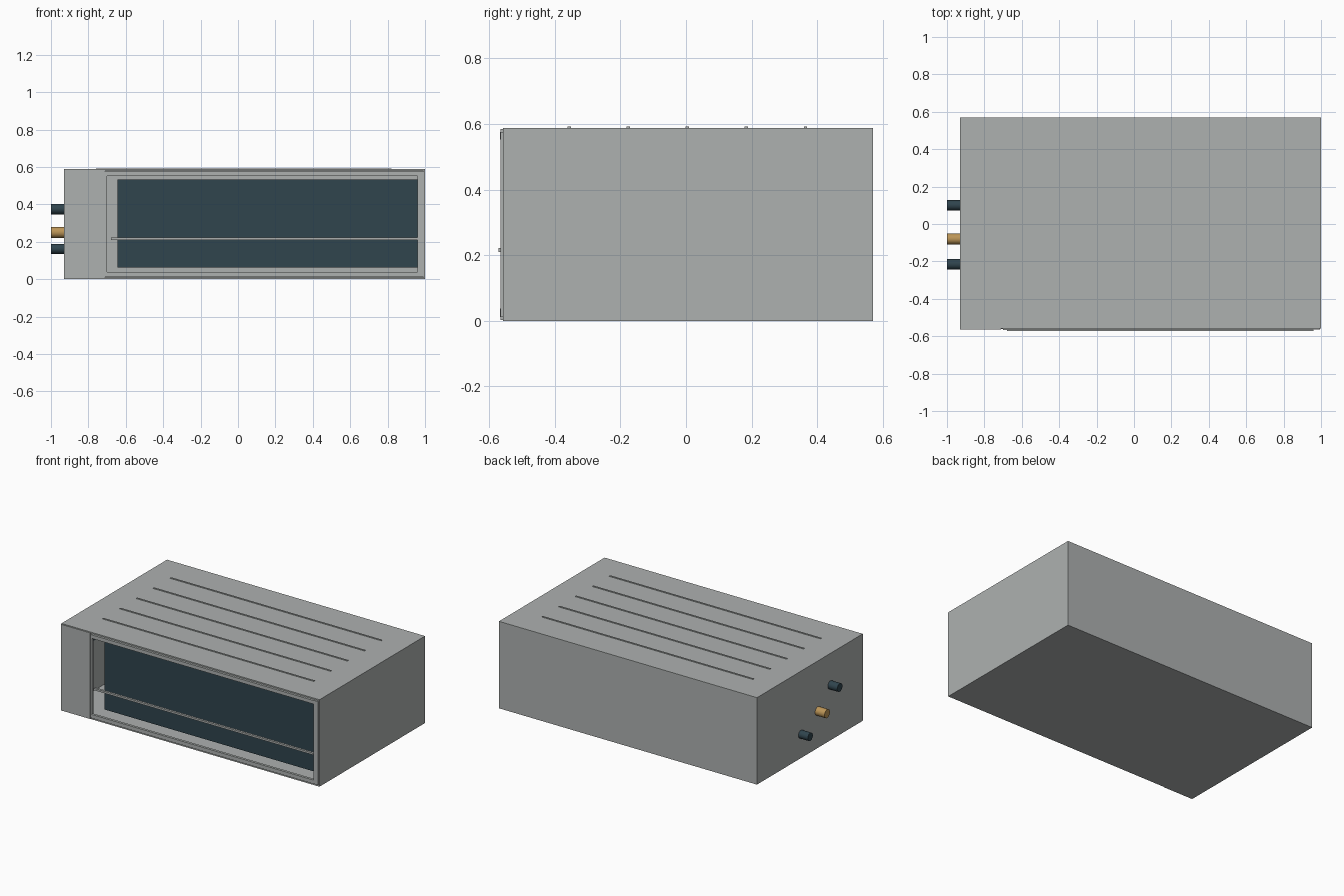
import bpy, bmesh, math
from mathutils import Matrix

if "Cube" in bpy.data.objects:
    bpy.data.objects.remove(bpy.data.objects["Cube"])


def material(name, rgb):
    m = bpy.data.materials.new(name)
    m.diffuse_color = (*rgb, 1)
    m.use_nodes = True
    m.node_tree.nodes["Principled BSDF"].inputs["Base Color"].default_value = m.diffuse_color
    return m


GREY = material("galvanised grey", (0.42, 0.44, 0.435))
DARK = material("dark slate", (0.029, 0.058, 0.075))
BRASS = material("brass", (0.50, 0.30, 0.095))


def finish(name, bm, mat):
    me = bpy.data.meshes.new(name)
    bm.to_mesh(me)
    bm.free()
    me.materials.append(mat)
    ob = bpy.data.objects.new(name, me)
    bpy.context.collection.objects.link(ob)
    return ob


def box(name, x, y, z, mat=GREY, open_front=False):
    """Box from (min, max) pairs, optionally without its -y face."""
    bm = bmesh.new()
    bmesh.ops.create_cube(bm, size=1)
    for v in bm.verts:
        v.co = [lo + (c + 0.5) * (hi - lo) for c, (lo, hi) in zip(v.co, (x, y, z))]
    if open_front:
        bm.normal_update()
        bmesh.ops.delete(bm, geom=[f for f in bm.faces if f.normal.y < -0.9],
                         context='FACES')
    return finish(name, bm, mat)


def pipe(name, y, z, r, mat):
    bm = bmesh.new()
    place = Matrix.Translation((-0.96, y, z)) @ Matrix.Rotation(math.pi / 2, 4, 'Y')
    bmesh.ops.create_cone(bm, cap_ends=True, segments=24, radius1=r, radius2=r,
                          depth=0.08, matrix=place)
    ob = finish(name, bm, mat)
    bpy.context.view_layer.objects.active = ob
    ob.select_set(True)
    bpy.ops.object.shade_smooth_by_angle(angle=math.radians(40))
    ob.select_set(False)


# Hollow sheet-metal casing, open at the front
casing = box("casing", (-0.93, 1.0), (-0.558, 0.57), (0, 0.588), open_front=True)
shell = casing.modifiers.new("sheet thickness", 'SOLIDIFY')
shell.thickness = 0.012
shell.offset = -1

# Front: service cover and frame around the air opening
box("service_cover", (-0.93, -0.711), (-0.565, -0.553), (0.003, 0.585))
box("frame_left", (-0.711, -0.70), (-0.561, -0.545), (0.012, 0.576))
box("frame_right", (0.96, 0.994), (-0.565, -0.55), (0.012, 0.576))
for name, lo, hi in (("top", 0.552, 0.576), ("bottom", 0.012, 0.038)):
    box("frame_" + name, (-0.70, 0.96), (-0.567, -0.55), (lo, hi))
box("cross_bar", (-0.68, 0.96), (-0.571, -0.556), (0.209, 0.222))

# Heat exchanger behind the opening
box("coil", (-0.645, 0.96), (-0.505, -0.43), (0.062, 0.534), DARK)

# Stiffening ribs on the top
for i in range(5):
    y = -0.356 + 0.18 * i
    box(f"top_rib_{i + 1}", (-0.76, 0.82), (y - 0.005, y + 0.005), (0.584, 0.592))

# Pipe connections on the left side
pipe("upper_pipe", -0.215, 0.375, 0.028, DARK)
pipe("drain_pipe", -0.08, 0.25, 0.029, BRASS)
pipe("lower_pipe", 0.10, 0.162, 0.027, DARK)
